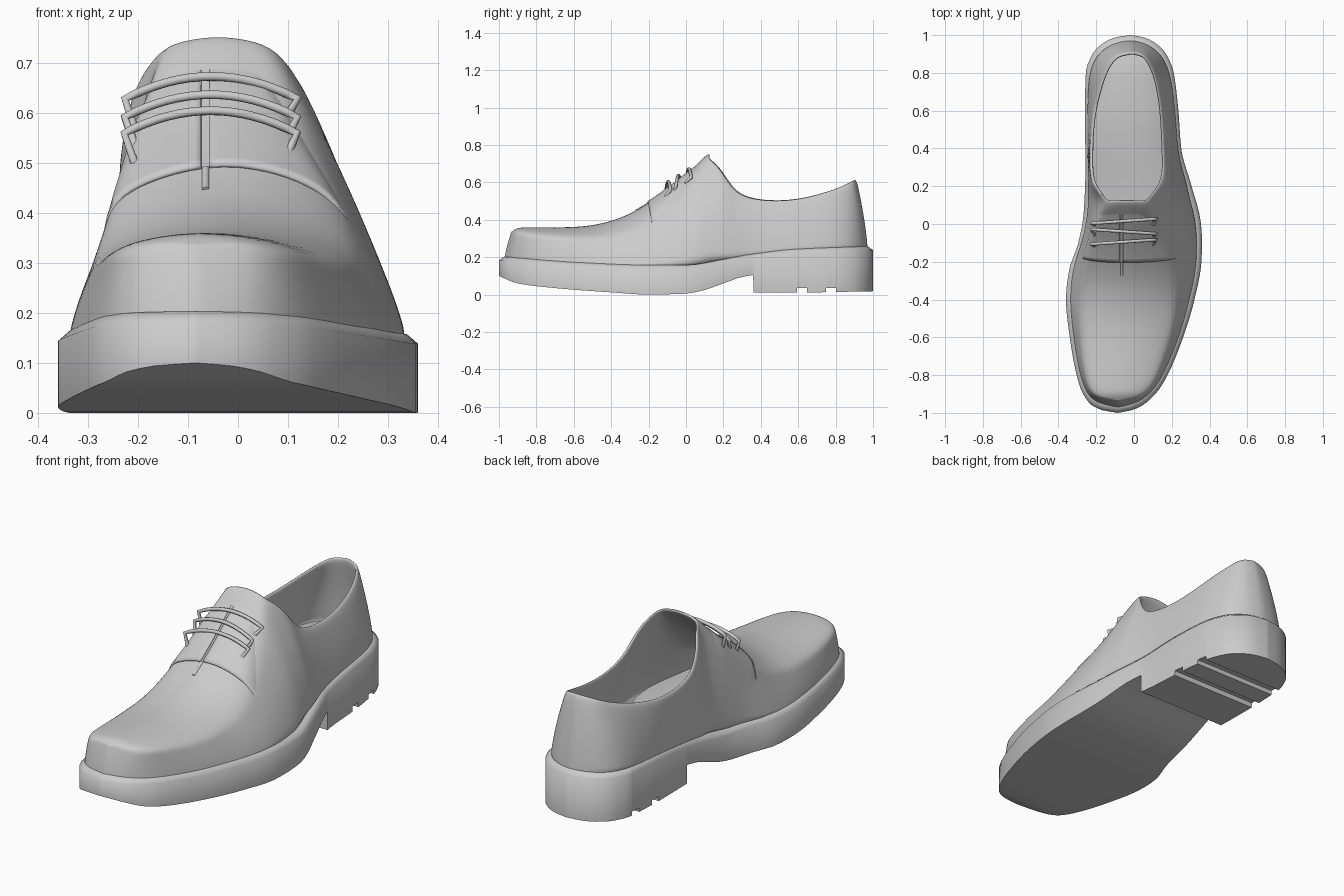
import bpy, bmesh, math
from mathutils import Vector
from mathutils.bvhtree import BVHTree

if "Cube" in bpy.data.objects:
    bpy.data.objects.remove(bpy.data.objects["Cube"])

leather = bpy.data.materials.new("light_grey")
leather.use_nodes = True
grey = (0.6, 0.6, 0.6, 1)
leather.diffuse_color = grey
leather.node_tree.nodes["Principled BSDF"].inputs["Base Color"].default_value = grey


def curve(*pts):
    """Smooth curve through (position, value) points without overshoot."""
    n = len(pts)
    d = [(pts[i + 1][1] - pts[i][1]) / (pts[i + 1][0] - pts[i][0]) for i in range(n - 1)]
    m = [d[0]] + [0 if a * b <= 0 else 2 * a * b / (a + b) for a, b in zip(d, d[1:])] + [d[-1]]

    def value(s):
        s = min(max(s, pts[0][0]), pts[-1][0])
        i = next(k for k in range(n - 1) if s <= pts[k + 1][0])
        (p, a), (q, b) = pts[i], pts[i + 1]
        h = q - p
        t = (s - p) / h
        u = 1 - t
        return (a * (1 + 2 * t) * u * u + b * t * t * (3 - 2 * t)
                + h * t * u * (m[i] * u - m[i + 1] * t))
    return value


def finish(name, bm, sharp=None):
    """Clean the mesh, make the object and shade it."""
    bmesh.ops.remove_doubles(bm, verts=bm.verts, dist=0.0005)
    bmesh.ops.delete(bm, geom=[v for v in bm.verts if not v.link_faces], context='VERTS')
    bmesh.ops.recalc_face_normals(bm, faces=bm.faces)
    me = bpy.data.meshes.new(name)
    bm.to_mesh(me)
    bm.free()
    ob = bpy.data.objects.new(name, me)
    bpy.context.collection.objects.link(ob)
    me.materials.append(leather)
    me.shade_smooth()
    if sharp:
        bpy.ops.object.select_all(action='DESELECT')
        ob.select_set(True)
        bpy.context.view_layer.objects.active = ob
        bpy.ops.object.shade_smooth_by_angle(angle=math.radians(sharp))
    return ob


def loft(rings, closed=True, skip=lambda row, col: False):
    """Quads between neighbouring rings of points."""
    bm = bmesh.new()
    rows = [[bm.verts.new(p) for p in ring] for ring in rings]
    n = len(rows[0])
    for i in range(len(rows) - 1):
        for j in range(n if closed else n - 1):
            if not skip(i, j):
                k = (j + 1) % n
                bm.faces.new((rows[i][j], rows[i][k], rows[i + 1][k], rows[i + 1][j]))
    return bm


# Sole outline and heights along the length
sole_l = curve((-1, -.085), (-.985, -.17), (-.95, -.235), (-.85, -.29), (-.6, -.34), (-.4, -.36),
               (-.25, -.345), (-.1, -.295), (.05, -.267), (.3, -.257), (.6, -.26), (.8, -.255),
               (.9, -.22), (.96, -.16), (.99, -.09), (1, -.02))
sole_r = curve((-1, -.085), (-.985, -.01), (-.95, .06), (-.85, .15), (-.6, .26), (-.4, .32),
               (-.2, .357), (-.1, .36), (0, .355), (.2, .305), (.4, .25), (.6, .235), (.8, .21),
               (.9, .17), (.96, .11), (.99, .045), (1, -.02))
welt = curve((-1, .195), (-.6, .165), (-.2, .15), (0, .15), (.2, .18), (.4, .215), (.6, .235), (1, .25))
under = curve((-1, .1), (-.9, .06), (-.7, .035), (-.4, .012), (-.2, 0), (0, .005), (.1, .025),
              (.2, .06), (.3, .095), (.36, .105))
HEEL, GROOVES, HALF_GROOVE = .36, (.62, .775), .027


def tread(y):
    """Underside: arched sole, then the heel block with grooves across it."""
    if y < HEEL:
        return under(y)
    if any(abs(y - g) < HALF_GROOVE for g in GROOVES):
        return .035
    return .01 + .02 * max(0, y - .6)


# Sole with heel, its upper rim sloping in to the welt
N = 56
steps = [HEEL] + [g + s * HALF_GROOVE for g in GROOVES for s in (-1, 1)]
sole_ys = [-math.cos(math.pi * i / N) for i in range(N + 1)]
sole_ys = [y for y in sole_ys if all(abs(y - s) > .006 for s in steps)]
sole_ys += [s + d for s in steps for d in (-.001, .001)]
rings = []
for y in sorted(sole_ys):
    l, r = sole_l(y), sole_r(y)
    mid, inner = (l + r) / 2, (r - l) / 2 * .93
    low, edge, rim = tread(y), welt(y) - .012, welt(y) + .008
    rings.append([(l, y, low), (r, y, low), (r, y, edge), (mid + inner, y * .972, rim),
                  (mid - inner, y * .972, rim), (l, y, edge)])
finish("sole", loft(rings), 55)

# Upper: walls rise from the welt to a shoulder line, the vamp crown closes the front
top_y = curve((-.975, -.935), (-.93, -.905), (-.85, -.835), (-.7, -.7), (.12, .12), (.5, .5),
              (.8, .78), (.93, .88), (.975, .912))
top_l = curve((-.935, -.085), (-.915, -.2), (-.85, -.245), (-.7, -.27), (-.5, -.28), (-.3, -.27),
              (-.2, -.255), (0, -.21), (.12, -.155), (.2, -.215), (.3, -.235), (.5, -.23), (.7, -.19),
              (.8, -.155), (.87, -.115), (.9, -.075), (.912, -.01))
top_r = curve((-.935, -.085), (-.915, .03), (-.85, .1), (-.7, .16), (-.5, .21), (-.3, .22), (-.2, .2),
              (0, .13), (.12, .075), (.2, .135), (.3, .16), (.5, .155), (.7, .135), (.8, .108),
              (.87, .075), (.9, .045), (.912, -.01))
shoulder = curve((-.935, .335), (-.85, .33), (-.6, .31), (-.4, .32), (-.3, .35), (-.2, .41), (0, .58),
                 (.12, .735), (.16, .705), (.2, .65), (.25, .575), (.3, .535), (.4, .51), (.5, .505),
                 (.6, .515), (.8, .57), (.912, .619))
crown = curve((-.935, .335), (-.89, .362), (-.6, .367), (-.5, .377), (-.4, .402), (-.3, .44), (-.2, .5),
              (-.1, .57), (0, .645), (.06, .7), (.12, .762))
LEVELS = 6


def wall(base, top):
    base, top = Vector(base), Vector(top)
    ctrl = base.lerp(top, 0.17)
    ctrl.z = base.z + 0.44 * (top.z - base.z)
    return [base.lerp(ctrl, t).lerp(ctrl.lerp(top, t), t) for t in (i / LEVELS for i in range(LEVELS + 1))]


stations = [-.975, -.97, -.95, -.92, -.88, -.82, -.72, -.6, -.5, -.4, -.3, -.2, -.1, 0, .07, .12,
            .16, .2, .25, .3, .38, .48, .58, .68, .77, .84, .89, .93, .957, .97, .975]
rings = []
for yb in stations:
    ys, yt = yb / .975, top_y(yb)
    l, r = sole_l(ys), sole_r(ys)
    mid, half = (l + r) / 2, (r - l) / 2 * .955
    z, zs = welt(ys) - .03, shoulder(yt)
    tl, tr = top_l(yt), top_r(yt)
    left = wall((mid - half, yb, z), (tl, yt, zs))
    right = wall((mid + half, yb, z), (tr, yt, zs))
    rise = crown(yt) - zs
    dome = [(tl + (tr - tl) * s, yt, zs + rise * (1 - (2 * s - 1) ** 2)) for s in (.2, .5, .8)]
    rings.append(left + dome + right[::-1])
throat = stations.index(.12)
opening = lambda row, col: row >= throat and LEVELS <= col < LEVELS + 4
upper = finish("upper", loft(rings, skip=opening))
shell = upper.modifiers.new("thickness", 'SOLIDIFY')
shell.thickness, shell.offset = 0.02, -1
sub = upper.modifiers.new("smooth", 'SUBSURF')
sub.levels = sub.render_levels = 2

# Surface lookup for parts lying on the upper
tree = BVHTree.FromObject(upper, bpy.context.evaluated_depsgraph_get())


def on_upper(x, y, lift):
    hit, normal, _, _ = tree.ray_cast(Vector((x, y, 2)), Vector((0, 0, -1)))
    if hit is None:
        return Vector((x, y, welt(y)))
    return hit + (normal if normal.z > 0 else -normal) * lift


# Lace facings, parted along the middle and fading into the sides
C = -.065
for name, edge in (("right_facing", -.29), ("left_facing", .245)):
    side = 1 if edge > C else -1
    grid = []
    for i in range(15):
        v = i / 14
        row = []
        for j in range(15):
            u = j / 14
            inner = C + side * .008
            reach = edge if side < 0 else edge - .12 * v
            reach += -side * .09 * max(0, v - .15)
            lift = -.004 + .013 * min(1, (1 - u) * 4) * min(1, (1 - v) * 4)
            row.append(on_upper(inner + (reach - inner) * u, -.2 + .27 * v + .02 * u * u * (1 - v), lift))
        grid.append(row)
    ob = finish(name, loft(grid, closed=False))
    if sum(p.normal.z for p in ob.data.polygons) < 0:
        ob.data.flip_normals()
    mod = ob.modifiers.new("thickness", 'SOLIDIFY')
    mod.thickness, mod.offset = 0.012, -1


def cord(name, pts, radius):
    cu = bpy.data.curves.new(name, 'CURVE')
    cu.dimensions, cu.bevel_depth, cu.bevel_resolution = '3D', radius, 2
    cu.use_fill_caps = True
    sp = cu.splines.new('POLY')
    sp.points.add(len(pts) - 1)
    for p, q in zip(sp.points, pts):
        p.co = (*q, 1)
    sp.use_smooth = True
    cu.materials.append(leather)
    bpy.context.collection.objects.link(bpy.data.objects.new(name, cu))


# Laces stretched across the facings, ends tucked into the eyelets
for i, y in enumerate((-.095, -.04, .015)):
    x0, x1 = -.225, .12
    peak = on_upper((x0 + x1) / 2, y, .05 - .012 * i)
    pts = [on_upper(x0 + .02, y - .02, 0)]
    for k in range(17):
        s = k / 8 - 1
        pts.append(Vector((peak.x + (x1 - x0) / 2 * s, y + .012 * s * (-1) ** i, peak.z - .045 * s * s)))
    pts.append(on_upper(x1 - .02, y - .02, 0))
    cord("lace_%d" % (i + 1), pts, .009)

# Stitch bar below the lace opening
cord("throat_stitch", [on_upper(C, -.27 + .01 * k, -.002) for k in range(8)], .008)
